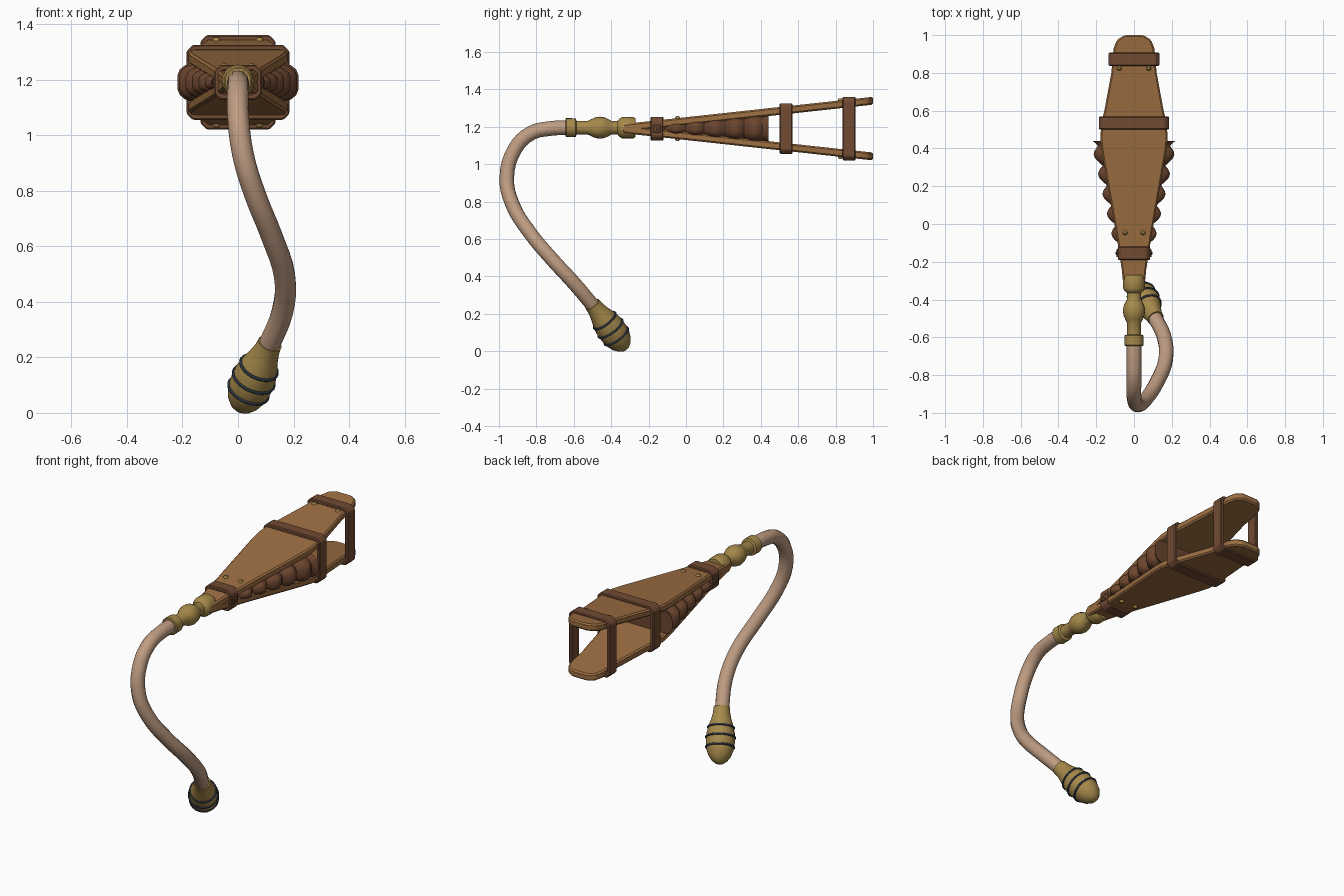
import bpy, bmesh, math
from mathutils import Vector

cube = bpy.data.objects.get("Cube")
if cube:
    bpy.data.objects.remove(cube, do_unlink=True)

MID = 1.19  # height of the bellows' centre plane


def material(name, color):
    m = bpy.data.materials.new(name)
    m.use_nodes = True
    m.diffuse_color = (*color, 1)
    bsdf = m.node_tree.nodes["Principled BSDF"]
    bsdf.inputs["Base Color"].default_value = (*color, 1)
    bsdf.inputs["Roughness"].default_value = 0.7
    return m


WOOD = material("wood", (0.34, 0.16, 0.055))
LEATHER = material("strap leather", (0.165, 0.07, 0.034))
PLEAT = material("pleat leather", (0.15, 0.06, 0.028))
BRASS = material("brass", (0.38, 0.25, 0.07))
HOSE = material("hose tan", (0.52, 0.335, 0.225))
DARK = material("dark blue band", (0.02, 0.03, 0.05))


def finish(name, bm, mat, smooth=None, bevel=0):
    bmesh.ops.recalc_face_normals(bm, faces=bm.faces)
    mesh = bpy.data.meshes.new(name)
    bm.to_mesh(mesh)
    bm.free()
    ob = bpy.data.objects.new(name, mesh)
    bpy.context.collection.objects.link(ob)
    mesh.materials.append(mat)
    if bevel:
        mod = ob.modifiers.new("bevel", "BEVEL")
        mod.width = bevel
        mod.segments = 1
        mod.limit_method = "ANGLE"
    if smooth:
        bpy.ops.object.select_all(action="DESELECT")
        ob.select_set(True)
        bpy.context.view_layer.objects.active = ob
        bpy.ops.object.shade_smooth_by_angle(angle=math.radians(smooth))
    return ob


def loft(bm, rings, caps=True, closed=False):
    """Skin a list of equal rings of points."""
    loops = [[bm.verts.new(p) for p in ring] for ring in rings]
    pairs = list(zip(loops, loops[1:]))
    if closed:
        pairs.append((loops[-1], loops[0]))
    for a, b in pairs:
        n = len(a)
        for i in range(n):
            j = (i + 1) % n
            bm.faces.new((a[i], a[j], b[j], b[i]))
    if caps and not closed:
        bm.faces.new(loops[0])
        bm.faces.new(loops[-1])


def lathe(name, profile, origin, axis, mat, segs=20, smooth=40, closed=False):
    """Turn (distance, radius) points around an axis."""
    rot = Vector(axis).to_track_quat("Z", "Y")
    rings = []
    for d, r in profile:
        rings.append([Vector(origin) + rot @ Vector((
            r * math.cos(math.tau * i / segs), r * math.sin(math.tau * i / segs), d))
            for i in range(segs)])
    bm = bmesh.new()
    loft(bm, rings, closed=closed)
    return finish(name, bm, mat, smooth)


def board_offset(y):
    """Distance of a board's outer face from the centre plane."""
    return 0.17 - 0.109 * (1 - y)


# Upper and lower boards, tapered to the nozzle
half_outline = [(0.055, -0.34), (0.065, -0.24), (0.095, -0.05), (0.17, 0.38),
                (0.178, 0.45), (0.174, 0.53), (0.157, 0.6), (0.12, 0.8),
                (0.108, 0.93), (0.09, 0.975), (0.05, 1.0)]
outline = half_outline + [(-x, y) for x, y in reversed(half_outline)]
for label, side in (("upper", 1), ("lower", -1)):
    bm = bmesh.new()
    loft(bm, [[(x, y, MID + side * (board_offset(y) - t)) for x, y in outline]
              for t in (0.0, 0.042)])
    finish(label + "_board", bm, WOOD, bevel=0.008)
    # Rivets near the nozzle and the handle end
    for x, y in ((0.048, -0.045), (0.078, 0.825)):
        for s in (-1, 1):
            z = MID + side * (board_offset(y) - 0.004)
            lathe(label + "_rivet", [(0, 0.014), (0.009, 0.013), (0.015, 0.007)],
                  (s * x, y, z), (0, -0.109, side), BRASS, segs=10)

# Pleated leather body between the boards
rings = []
steps = 60
for k in range(steps + 1):
    y = -0.165 + 0.605 * k / steps
    bulge = abs(math.sin(math.pi * (y - 0.31) / 0.105))
    w = 0.096 + 0.225 * y + 0.036 * bulge
    h = board_offset(y) - 0.042 + 0.01 + 0.008 * bulge
    ring = []
    for i in range(24):
        a = math.tau * (i + 0.5) / 24
        c, s = math.cos(a), math.sin(a)
        ring.append((math.copysign(abs(c) ** 0.6, c) * w, y,
                     MID + math.copysign(abs(s) ** 0.6, s) * h))
    rings.append(ring)
bm = bmesh.new()
loft(bm, rings)
finish("pleated_body", bm, PLEAT, smooth=40)


# Leather straps wrapped around both boards
def strap(name, y, w, h, width=0.07, thick=0.022, cut=0.022):
    def ring(yy, inset):
        a, b = w - inset, h - inset
        c = cut - inset * 0.5
        quad = [(a, b - c), (a - c, b)]
        pts = quad + [(-x, z) for x, z in reversed(quad)]
        pts += [(-x, -z) for x, z in pts]
        return [(x, yy, MID + z) for x, z in pts]
    lo, hi = y - width / 2, y + width / 2
    bm = bmesh.new()
    loft(bm, [ring(lo, 0), ring(hi, 0), ring(hi, thick), ring(lo, thick)], closed=True)
    finish(name, bm, LEATHER, bevel=0.005)


strap("nozzle_strap", -0.155, 0.086, 0.063)
strap("middle_strap", 0.535, 0.185, 0.135)
strap("handle_strap", 0.872, 0.135, 0.17)

# Small buckles with a stud on the sides of the nozzle strap
for s in (-1, 1):
    bm = bmesh.new()
    bmesh.ops.create_cube(bm, size=1)
    bmesh.ops.scale(bm, vec=(0.012, 0.04, 0.04), verts=bm.verts)
    bmesh.ops.translate(bm, vec=(s * 0.087, -0.155, MID), verts=bm.verts)
    finish("strap_buckle", bm, LEATHER, bevel=0.003)
    lathe("buckle_stud", [(0, 0.008), (0.005, 0.006)],
          (s * 0.092, -0.155, MID), (s, 0, 0), PLEAT, segs=8)

# Turned brass nozzle: socket, ball and collar
lathe("nozzle", [(0, 0.03), (0, 0.05), (0.012, 0.057), (0.07, 0.057), (0.085, 0.05),
                 (0.095, 0.037), (0.13, 0.037), (0.145, 0.046), (0.165, 0.055),
                 (0.19, 0.059), (0.215, 0.055), (0.235, 0.046), (0.255, 0.037),
                 (0.315, 0.037), (0.32, 0.05), (0.37, 0.051), (0.375, 0.046),
                 (0.375, 0.03)],
      (0, -0.27, 1.195), (0, -1, 0), BRASS)

# Flexible hose
path = [(0, -0.62, 1.195), (0, -0.73, 1.19), (0, -0.83, 1.165), (0, -0.915, 1.08),
        (0.018, -0.958, 0.93), (0.06, -0.93, 0.79), (0.12, -0.84, 0.64),
        (0.168, -0.715, 0.49), (0.16, -0.6, 0.365), (0.108, -0.49, 0.235)]
curve = bpy.data.curves.new("hose", "CURVE")
curve.dimensions = "3D"
curve.bevel_depth = 0.039
curve.bevel_resolution = 4
curve.resolution_u = 4
curve.use_fill_caps = True
spline = curve.splines.new("BEZIER")
spline.bezier_points.add(len(path) - 1)
for point, co in zip(spline.bezier_points, path):
    point.co = co
    point.handle_left_type = point.handle_right_type = "AUTO"
curve.materials.append(HOSE)
hose = bpy.data.objects.new("hose", curve)
bpy.context.collection.objects.link(hose)
bpy.ops.object.select_all(action="DESELECT")
hose.select_set(True)
bpy.context.view_layer.objects.active = hose
bpy.ops.object.convert(target="MESH")
bpy.ops.object.shade_smooth_by_angle(angle=math.radians(50))

# Squeeze bulb with dark bands
start = Vector((0.115, -0.5, 0.25))
axis = Vector((0.005, -0.32, 0.01)) - start
lathe("squeeze_bulb", [(0, 0.035), (0, 0.044), (0.03, 0.046), (0.065, 0.054),
                       (0.105, 0.067), (0.15, 0.077), (0.2, 0.078), (0.24, 0.073),
                       (0.275, 0.06), (0.3, 0.042), (0.315, 0.022), (0.32, 0.005)],
      start, axis, BRASS, segs=24, smooth=60)
for d, r in ((0.115, 0.07), (0.17, 0.078), (0.225, 0.0755)):
    band = [(d + 0.006 * math.sin(math.tau * i / 8), r + 0.006 * math.cos(math.tau * i / 8))
            for i in range(8)]
    lathe("bulb_band", band, start, axis, DARK, segs=24, smooth=60, closed=True)
